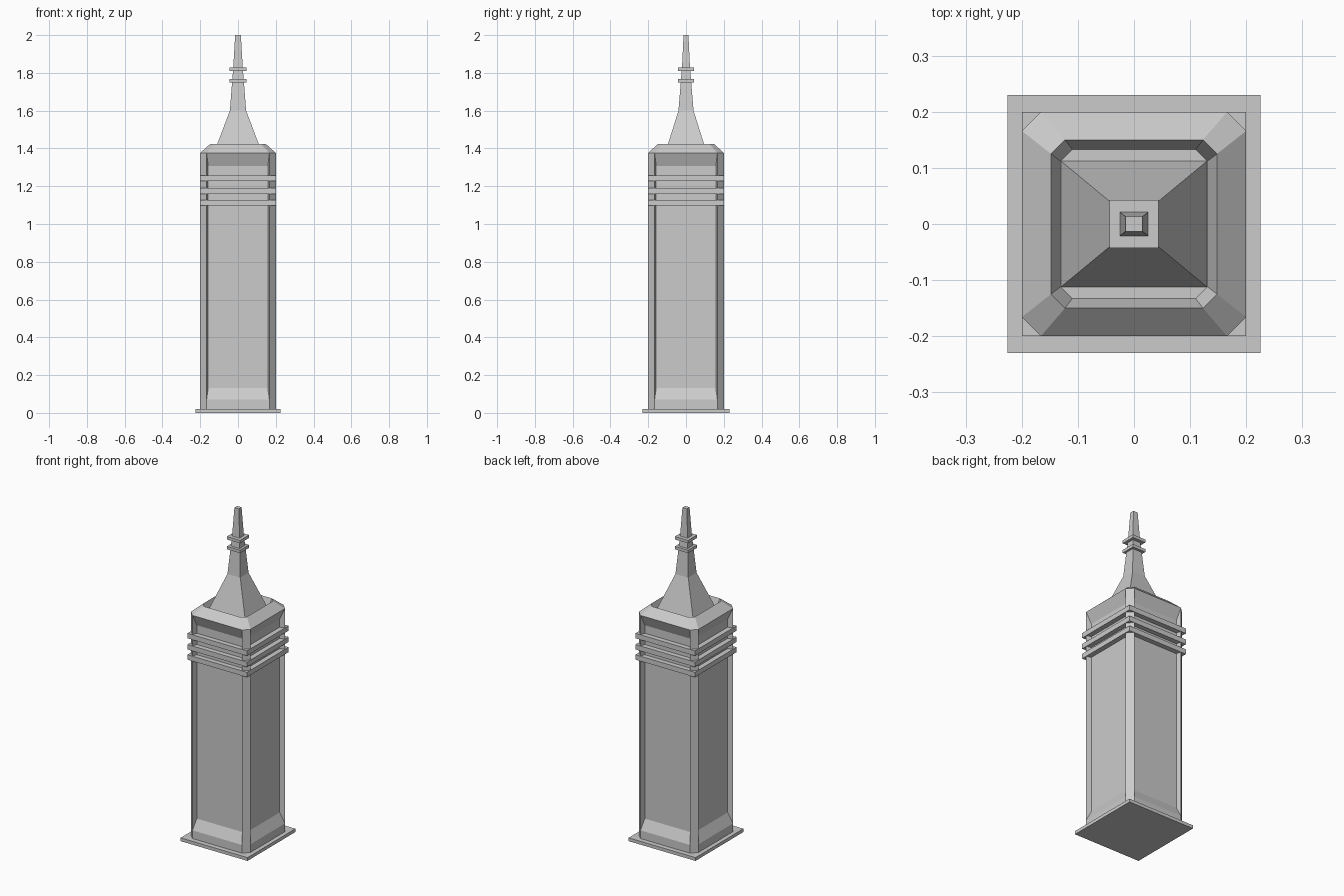
import bpy, bmesh

if "Cube" in bpy.data.objects:
    bpy.data.objects.remove(bpy.data.objects["Cube"])


def finish(name, bm):
    bmesh.ops.recalc_face_normals(bm, faces=bm.faces)
    mesh = bpy.data.meshes.new(name)
    bm.to_mesh(mesh)
    bm.free()
    obj = bpy.data.objects.new(name, mesh)
    bpy.context.collection.objects.link(obj)
    return obj


def ring(hx, hy, cut):
    """Rectangle outline with half sizes hx, hy and optional cut corners."""
    if cut == 0:
        return [(-hx, -hy), (hx, -hy), (hx, hy), (-hx, hy)]
    return [(-hx + cut, -hy), (hx - cut, -hy), (hx, -hy + cut), (hx, hy - cut),
            (hx - cut, hy), (-hx + cut, hy), (-hx, hy - cut), (-hx, -hy + cut)]


def loft(levels):
    """Join stacked outlines (z, hx, hy, cut) into a closed solid."""
    bm = bmesh.new()
    rings = [[bm.verts.new((x, y, z)) for x, y in ring(hx, hy, cut)]
             for z, hx, hy, cut in levels]
    n = len(rings[0])
    for a, b in zip(rings, rings[1:]):
        for i in range(n):
            j = (i + 1) % n
            bm.faces.new((a[i], a[j], b[j], b[i]))
    bm.faces.new(rings[0])
    bm.faces.new(rings[-1])
    bmesh.ops.recalc_face_normals(bm, faces=bm.faces)
    return bm


def slab(name, z0, z1, hx, hy):
    return finish(name, loft([(z0, hx, hy, 0), (z1, hx, hy, 0)]))


# Base plate
slab("base_plate", 0.0, 0.02, 0.225, 0.23)

# Tower shaft with bevelled roof edge and sunken roof
LOW, HIGH = 0.07, 1.376
bm = loft([(0.02, 0.2, 0.2, 0.034), (LOW, 0.2, 0.2, 0.034),
           (HIGH, 0.2, 0.2, 0.034), (1.423, 0.148, 0.15, 0.025),
           (1.37, 0.131, 0.133, 0.021)])

# Recessed panel on each of the four sides, with sloped sill and head
panels = [f for f in bm.faces
          if abs(f.normal.z) < 0.01 and max(abs(f.normal.x), abs(f.normal.y)) > 0.99
          and f.calc_area() > 0.1]
bmesh.ops.inset_individual(bm, faces=panels, thickness=0.012, depth=-0.03)
for f in panels:
    for v in f.verts:
        v.co.z = 0.132 if v.co.z < 0.7 else 1.307
finish("tower_shaft", bm)

# Three bands around the upper shaft
for i, z in enumerate((1.098, 1.16, 1.228)):
    slab(f"shaft_band_{i + 1}", z, z + 0.03, 0.2, 0.2)

# Spire
finish("spire", loft([(1.37, 0.13, 0.112, 0), (1.6, 0.043, 0.04, 0),
                      (1.83, 0.025, 0.021, 0), (2.0, 0.015, 0.013, 0)]))

# Spire collars
for i, z in enumerate((1.75, 1.81)):
    slab(f"spire_collar_{i + 1}", z, z + 0.018, 0.044, 0.043)
